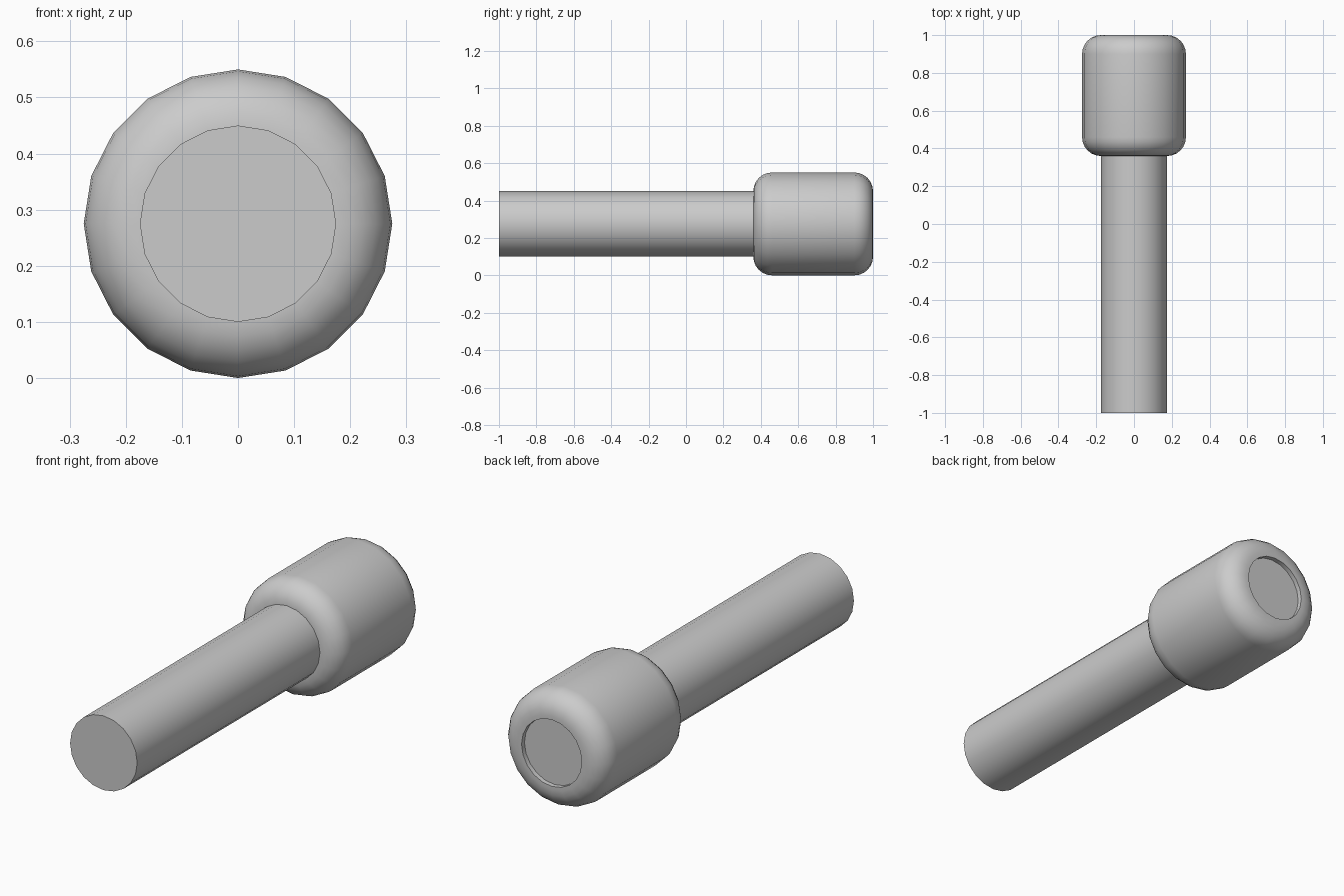
import bpy, bmesh, math

if "Cube" in bpy.data.objects:
    bpy.data.objects.remove(bpy.data.objects["Cube"])

SIDES = 20
AXIS_Z = 0.275


def lathe(name, profile, closed=False):
    """Spin (radius, y) points around the y-directed axis; radius 0 ends are capped."""
    bm = bmesh.new()
    rings = []
    for r, y in profile:
        ring = []
        for i in range(SIDES):
            a = 2 * math.pi * i / SIDES
            ring.append(bm.verts.new((r * math.sin(a), y, AXIS_Z + r * math.cos(a))))
        rings.append(ring)
    pairs = list(zip(rings, rings[1:]))
    if closed:
        pairs.append((rings[-1], rings[0]))
    else:
        bm.faces.new(rings[0])
        bm.faces.new(rings[-1])
    for a, b in pairs:
        for i in range(SIDES):
            j = (i + 1) % SIDES
            bm.faces.new((a[i], a[j], b[j], b[i]))
    bmesh.ops.recalc_face_normals(bm, faces=bm.faces)
    mesh = bpy.data.meshes.new(name)
    bm.to_mesh(mesh)
    bm.free()
    obj = bpy.data.objects.new(name, mesh)
    bpy.context.collection.objects.link(obj)
    bpy.ops.object.select_all(action='DESELECT')
    obj.select_set(True)
    bpy.context.view_layer.objects.active = obj
    bpy.ops.object.shade_smooth_by_angle(angle=math.radians(35))
    return obj


def corner(cr, cy, radius, start, end, steps=6):
    """Quarter-round profile points between two angles in degrees."""
    angles = [math.radians(start + (end - start) * i / steps) for i in range(steps + 1)]
    return [(cr + radius * math.cos(a), cy + radius * math.sin(a)) for a in angles]


# Straight shaft, ending just inside the head's rear opening
lathe("shaft", [(0.175, -1.0), (0.175, 0.978)])

# Hollow sleeve head with rounded outer corners
front, back, outer, bevel, bore = 0.36, 1.0, 0.275, 0.10, 0.157
head = [(bore, front)]
head += corner(outer - bevel, front + bevel, bevel, -90, 0)
head += corner(outer - bevel, back - bevel, bevel, 0, 90)
head += [(bore, back)]
lathe("head", head, closed=True)
